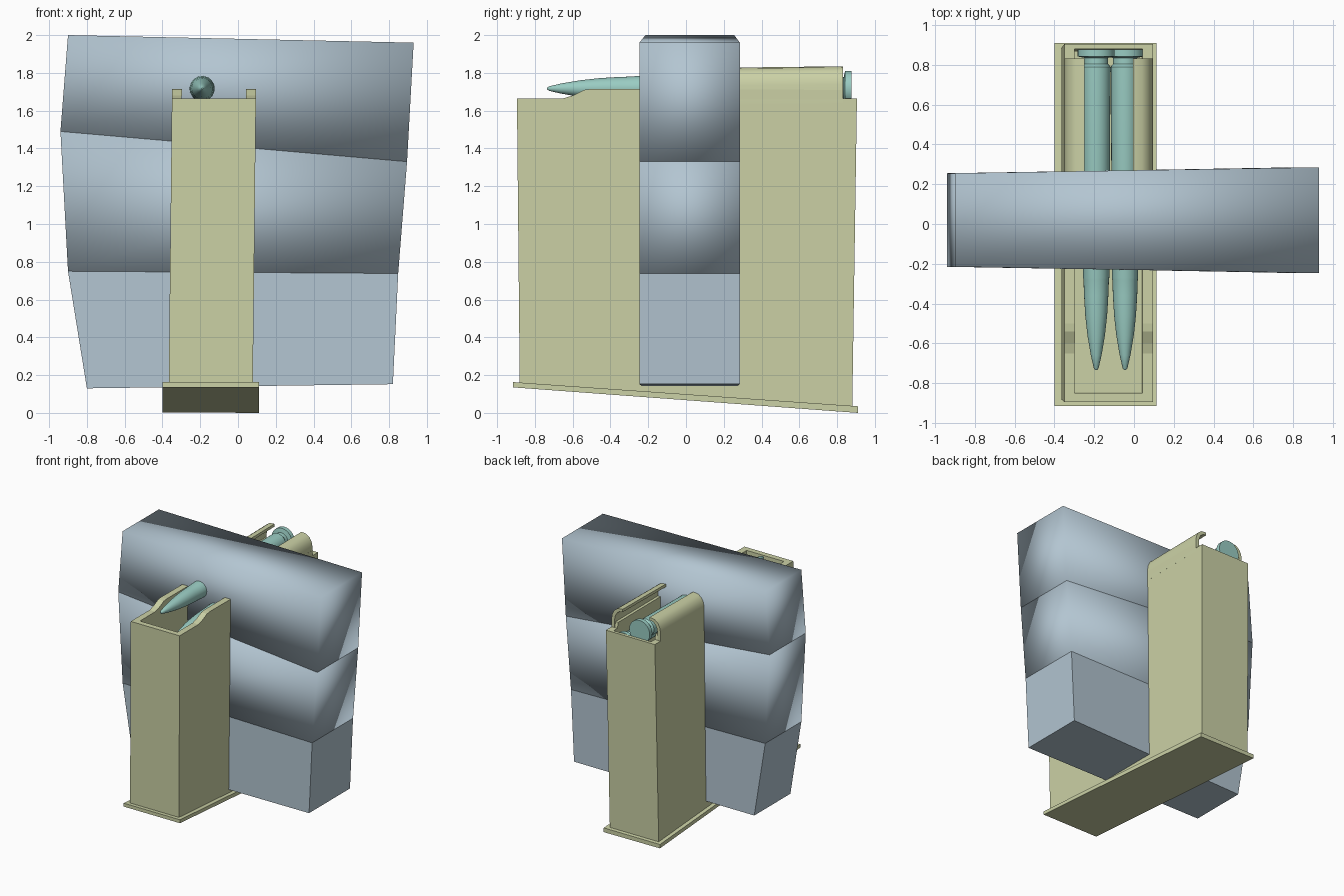
import bpy, bmesh, math

if "Cube" in bpy.data.objects:
    bpy.data.objects.remove(bpy.data.objects["Cube"])


def material(name, rgb):
    m = bpy.data.materials.new(name)
    m.diffuse_color = (*rgb, 1)
    m.use_nodes = True
    m.node_tree.nodes["Principled BSDF"].inputs["Base Color"].default_value = m.diffuse_color
    return m


BLUE = material("grey_blue", (0.45, 0.56, 0.64))
OLIVE = material("pale_olive", (0.60, 0.64, 0.38))
TEAL = material("pale_teal", (0.32, 0.60, 0.54))


def finish(name, bm, mat, smooth=None):
    bmesh.ops.recalc_face_normals(bm, faces=bm.faces)
    me = bpy.data.meshes.new(name)
    bm.to_mesh(me)
    bm.free()
    me.materials.append(mat)
    ob = bpy.data.objects.new(name, me)
    bpy.context.collection.objects.link(ob)
    if smooth is not None:
        bpy.ops.object.select_all(action='DESELECT')
        ob.select_set(True)
        bpy.context.view_layer.objects.active = ob
        bpy.ops.object.shade_smooth_by_angle(angle=math.radians(smooth))
    return ob


def loft(name, a, b, mat, smooth=None):
    """Closed solid between two matching outlines."""
    bm = bmesh.new()
    va = [bm.verts.new(p) for p in a]
    vb = [bm.verts.new(p) for p in b]
    n = len(va)
    bm.faces.new(va)
    bm.faces.new(vb)
    for i in range(n):
        j = (i + 1) % n
        bm.faces.new((va[i], va[j], vb[j], vb[i]))
    return finish(name, bm, mat, smooth)


# Housing: three stacked tiers, levels given as (left x, left z, right x, right z)
levels = [(-0.80, 0.13, 0.82, 0.152), (-0.90, 0.75, 0.848, 0.738),
          (-0.94, 1.49, 0.895, 1.33), (-0.90, 2.0, 0.93, 1.96)]


def ring(level):
    lx, lz, rx, rz = level
    return [(lx, -0.215, lz), (rx, -0.247, rz), (rx, 0.285, rz), (lx, 0.255, lz)]


for i, nm in enumerate(("lower", "middle", "upper")):
    loft(nm + "_housing_tier", ring(levels[i]), ring(levels[i + 1]), BLUE,
         180 if i else None)


# Magazine: slightly leaning thin-walled box
def lean(x, z):
    return x + 0.011 * (z - 1.66)


side = [(-0.88, 0.14), (0.88, 0.02), (0.905, 1.665), (0.83, 1.665), (0.82, 1.71),
        (-0.50, 1.715), (-0.54, 1.71), (-0.60, 1.68), (-0.65, 1.665), (-0.895, 1.665)]
for nm, x0, x1 in (("left", -0.35, -0.298), ("right", 0.043, 0.095)):
    loft(nm + "_magazine_wall", [(lean(x0, z), y, z) for y, z in side],
         [(lean(x1, z), y, z) for y, z in side], OLIVE)

walls = {
    "front_magazine_wall": [(-0.88, 0.14), (-0.835, 0.137), (-0.85, 1.665), (-0.895, 1.665)],
    "back_magazine_wall": [(0.855, 0.022), (0.88, 0.02), (0.905, 1.665), (0.88, 1.665)],
    "magazine_floor": [(-0.85, 1.18), (0.87, 1.18), (0.87, 1.22), (-0.85, 1.22)],
}
for nm, prof in walls.items():
    loft(nm, [(lean(-0.349, z) if "wall" in nm else -0.31, y, z) for y, z in prof],
         [(lean(0.094, z) if "wall" in nm else 0.05, y, z) for y, z in prof], OLIVE)

# Curled feed lips, mirrored about the magazine centre
lip = [(-0.35, 1.64), (-0.35, 1.74), (-0.343, 1.775), (-0.325, 1.808), (-0.295, 1.83),
       (-0.25, 1.835), (-0.25, 1.812), (-0.28, 1.808), (-0.302, 1.79), (-0.316, 1.765),
       (-0.322, 1.735), (-0.322, 1.64)]
for nm, s in (("left", 1), ("right", -1)):
    prof = [(-0.1275 + s * (x + 0.1275), z) for x, z in lip]
    loft(nm + "_feed_lip", [(x, 0.0, z - 0.01) for x, z in prof],
         [(x, 0.832, z) for x, z in prof], OLIVE, 35)

# Sloping base plate
base = [(-0.915, 0.135), (0.91, 0.003), (0.91, 0.035), (-0.915, 0.163)]
loft("base_plate", [(-0.40, y, z) for y, z in base],
     [(0.112, y, z if z > 0.01 else 0.0) for y, z in base], OLIVE)

# Cartridges: lathed profile of (y, radius)
cart = [(-0.735, 0.004), (-0.725, 0.012), (-0.66, 0.027), (-0.56, 0.044), (-0.46, 0.055),
        (-0.36, 0.061), (-0.28, 0.064), (-0.27, 0.066), (0.79, 0.072), (0.805, 0.06),
        (0.835, 0.06), (0.842, 0.093), (0.876, 0.093)]
N = 28
for nm, cx, cz in (("upper", -0.19, 1.717), ("lower", -0.045, 1.575)):
    bm = bmesh.new()
    rings = [[bm.verts.new((cx + r * math.cos(2 * math.pi * k / N), y,
                            cz + r * math.sin(2 * math.pi * k / N)))
              for k in range(N)] for y, r in cart]
    for a, b in zip(rings, rings[1:]):
        for k in range(N):
            j = (k + 1) % N
            bm.faces.new((a[k], a[j], b[j], b[k]))
    bm.faces.new(rings[0])
    bm.faces.new(rings[-1])
    finish(nm + "_cartridge", bm, TEAL, 35)
